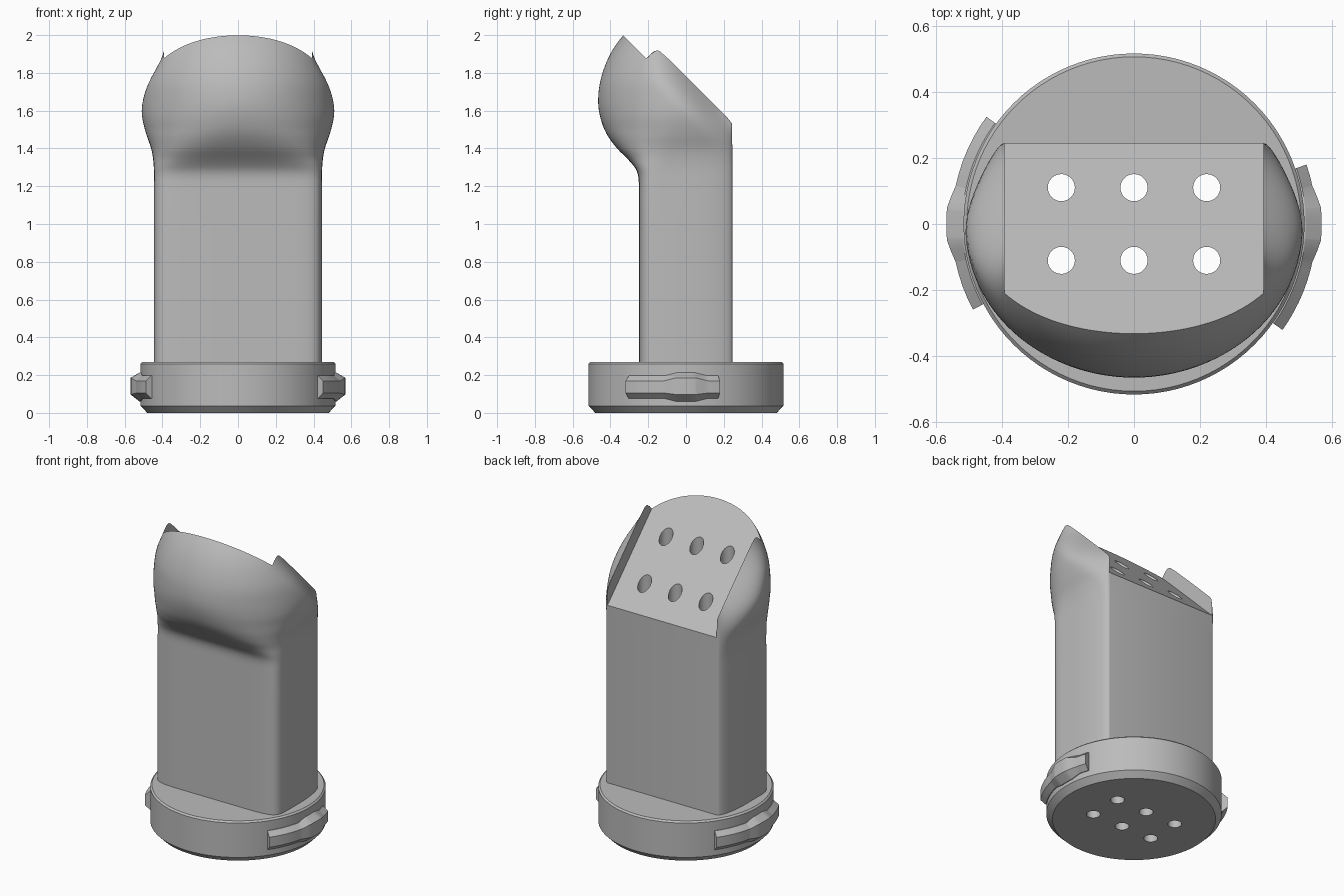
import bpy, bmesh, math
from math import cos, sin, pi, radians

if "Cube" in bpy.data.objects:
    bpy.data.objects.remove(bpy.data.objects["Cube"], do_unlink=True)

grey = bpy.data.materials.new("plain_grey")
grey.use_nodes = True
grey.diffuse_color = (0.5, 0.5, 0.5, 1)
grey.node_tree.nodes["Principled BSDF"].inputs["Base Color"].default_value = (0.5, 0.5, 0.5, 1)

SLOT, BACK = 0.392, 0.245      # slot half width, flat back position
FLOOR, EAR = 1.667, 1.785      # y + z of the sloped floor and of the ear crest


def make(name, rings, closed=False):
    """Skin a list of equal rings into a solid object."""
    bm = bmesh.new()
    vs = [[bm.verts.new(p) for p in r] for r in rings]
    n = len(rings[0])
    for a, b in zip(vs, vs[1:]):
        for i in range(n):
            j = (i + 1) % n
            bm.faces.new((a[i], a[j], b[j], b[i]))
    bm.faces.new(vs[0][::-1])
    bm.faces.new(vs[-1])
    bmesh.ops.recalc_face_normals(bm, faces=bm.faces)
    mesh = bpy.data.meshes.new(name)
    bm.to_mesh(mesh)
    bm.free()
    ob = bpy.data.objects.new(name, mesh)
    bpy.context.collection.objects.link(ob)
    mesh.materials.append(grey)
    return ob


def circle(r, z, n=96, x=0, y=0):
    return [(x + r * cos(2 * pi * i / n), y + r * sin(2 * pi * i / n), z) for i in range(n)]


def cut(ob, cutter):
    cutter.hide_render = True
    cutter.hide_set(True)
    m = ob.modifiers.new("cut", "BOOLEAN")
    m.operation, m.solver, m.object = "DIFFERENCE", "EXACT", cutter


def finish(ob, angle=35):
    """Apply the cuts and smooth the curved surfaces."""
    bpy.ops.object.select_all(action="DESELECT")
    bpy.context.view_layer.objects.active = ob
    ob.select_set(True)
    for m in list(ob.modifiers):
        bpy.ops.object.modifier_apply(modifier=m.name)
    bpy.ops.object.shade_smooth_by_angle(angle=radians(angle))


# height, half width, front depth, squareness
STATIONS = [(0.26, 0.445, 0.25, 8), (1.2, 0.445, 0.25, 8), (1.28, 0.445, 0.26, 7),
            (1.34, 0.449, 0.305, 4.5), (1.4, 0.46, 0.365, 3.2), (1.48, 0.487, 0.422, 2.4),
            (1.57, 0.508, 0.455, 2.1), (1.65, 0.51, 0.465, 2), (1.75, 0.497, 0.455, 2),
            (1.86, 0.462, 0.42, 2), (1.95, 0.42, 0.37, 2), (2.06, 0.35, 0.28, 2)]


def station(z):
    """Smooth interpolation between the stations."""
    k = max(i for i in range(len(STATIONS) - 1) if STATIONS[i][0] <= z + 1e-6)
    a, b = STATIONS[k], STATIONS[k + 1]
    p, q = STATIONS[max(k - 1, 0)], STATIONS[min(k + 2, len(STATIONS) - 1)]
    h = b[0] - a[0]
    t = (z - a[0]) / h
    out = []
    for c in (1, 2, 3):
        ma = (b[c] - p[c]) / (b[0] - p[0]) * h
        mb = (q[c] - a[c]) / (q[0] - a[0]) * h
        if k == 0:
            ma = mb = 0
        elif k == 1:
            ma = 0
        out.append((2*t**3 - 3*t**2 + 1) * a[c] + (t**3 - 2*t*t + t) * ma
                   + (3*t*t - 2*t**3) * b[c] + (t**3 - t*t) * mb)
    return out


def half_section(z):
    """Right half of the outline, from the flat back round to the front centre."""
    w, f, n = station(z)
    pts = []
    for i in range(16):
        a = pi / 2 * (1 - i / 16)
        pts.append((0.39 + (w - 0.39) * cos(a), BACK * sin(a)))
    for i in range(33):
        a = pi / 2 * i / 32
        pts.append((w * cos(a) ** (2 / n) if i < 32 else 0, -f * sin(a) ** (2 / n)))
    out = []
    for x, y in pts:
        s = (y + z - EAR + 0.22) / 0.22
        if s > 0 and x > 0.39:      # round the ears over toward the slot
            x = max(0.3, 0.39 + (x - 0.39) * (1 - s * s))
        out.append((x, y, z))
    return out


def section(z):
    h = half_section(z)
    return h + [(-x, y, z) for x, y, z in h[-2::-1]]


# Column and rounded head
heights = [0.26, 0.7, 1.0, 1.2] + [1.2 + 0.02 * i for i in range(1, 44)]
body = make("column_and_head", [section(z) for z in heights])

# Sloped slot between the ears
slot = make("slot_cutter", [[(x, 0.6, FLOOR - 0.6), (x, -0.8, FLOOR + 0.8), (x, 0.6, FLOOR + 0.8)]
                            for x in (-SLOT, SLOT)])
cut(body, slot)

# Base disc with chamfered edges
base = make("base_disc", [circle(0.48, 0), circle(0.516, 0.037), circle(0.516, 0.26),
                          circle(0.506, 0.27)])

# Six vertical through holes
for x in (-0.22, 0, 0.22):
    for y in (-0.11, 0.11):
        hole = make("hole_cutter", [circle(0.041, z, 32, x, y) for z in (-0.2, 2.3)])
        cut(body, hole)
        cut(base, hole)
finish(body)
finish(base, 25)


# Locking lugs with a raised middle
def lug(name, start, end, middle):
    rings = []
    inner_marks = [middle + d for d in (-12, -5, 5, 12)]
    marks = sorted([start, end] + inner_marks + [start + (end - start) * i / 16 for i in range(1, 16)])
    for deg in marks:
        d = abs(deg - middle)
        e = 0.016 * min(1, max(0, (12 - d) / 7))
        a = radians(deg)
        profile = [(0.48, 0.075 - e), (0.52, 0.075 - e), (0.552 + e, 0.105 - e / 2),
                   (0.552 + e, 0.17 + e), (0.52, 0.198 + e), (0.48, 0.198 + e)]
        rings.append([(r * cos(a), r * sin(a), z) for r, z in profile])
    finish(make(name, rings), 20)


lug("left_lug", -35.5, 19, 0)
lug("right_lug", 144, 208, 180)

for ob in [o for o in bpy.data.objects if o.name.endswith("cutter") or "cutter." in o.name]:
    bpy.data.objects.remove(ob, do_unlink=True)
